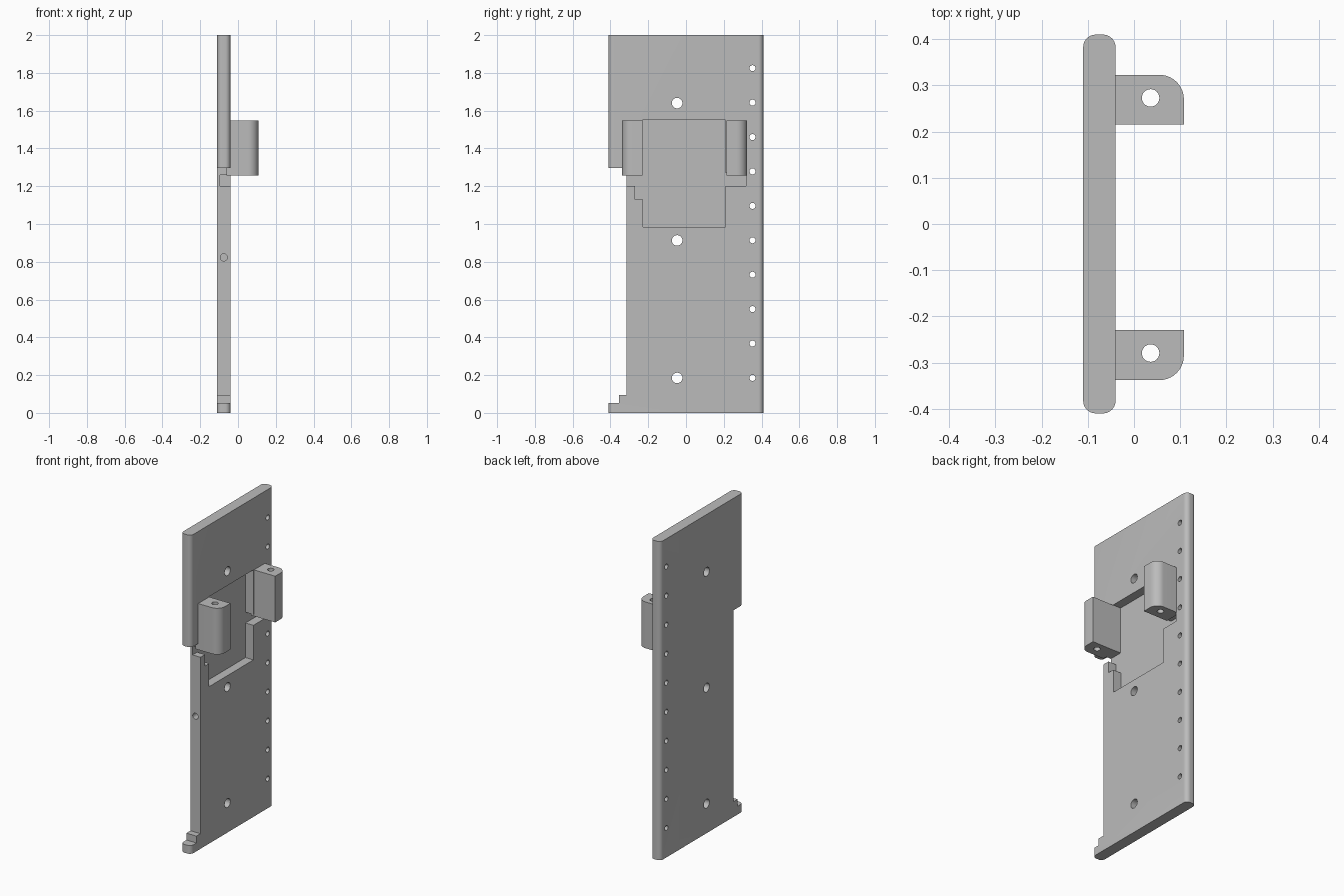
import bpy, bmesh, math
from mathutils import Vector

if "Cube" in bpy.data.objects:
    bpy.data.objects.remove(bpy.data.objects["Cube"], do_unlink=True)

grey = bpy.data.materials.new("plain grey")
grey.use_nodes = True
COLOUR = (0.5, 0.5, 0.5, 1)
grey.diffuse_color = COLOUR
grey.node_tree.nodes["Principled BSDF"].inputs["Base Color"].default_value = COLOUR


def prism(name, outline, axis, lo, hi):
    """Extrude a 2D outline along an axis; outline holds the other two axes in order."""
    bm = bmesh.new()
    verts = []
    for p in outline:
        co = list(p)
        co.insert(axis, lo)
        verts.append(bm.verts.new(co))
    face = bm.faces.new(verts)
    new = bmesh.ops.extrude_face_region(bm, geom=[face])["geom"]
    step = Vector((0, 0, 0))
    step[axis] = hi - lo
    bmesh.ops.translate(bm, vec=step, verts=[g for g in new if isinstance(g, bmesh.types.BMVert)])
    bmesh.ops.recalc_face_normals(bm, faces=bm.faces)
    mesh = bpy.data.meshes.new(name)
    bm.to_mesh(mesh)
    bm.free()
    mesh.materials.append(grey)
    ob = bpy.data.objects.new(name, mesh)
    bpy.context.collection.objects.link(ob)
    return ob


def arc(cx, cy, r, start, end, steps=10):
    angles = [math.radians(start + (end - start) * i / steps) for i in range(steps + 1)]
    return [(cx + r * math.cos(a), cy + r * math.sin(a)) for a in angles]


def circle(cx, cy, r):
    return arc(cx, cy, r, 0, 360, 24)[:-1]


def activate(ob):
    bpy.ops.object.select_all(action="DESELECT")
    ob.select_set(True)
    bpy.context.view_layer.objects.active = ob


def cut(ob, cutter):
    activate(ob)
    mod = ob.modifiers.new("cut", "BOOLEAN")
    mod.operation, mod.solver, mod.object = "DIFFERENCE", "EXACT", cutter
    bpy.ops.object.modifier_apply(modifier=mod.name)
    bpy.data.objects.remove(cutter, do_unlink=True)


def smooth(ob):
    activate(ob)
    bpy.ops.object.shade_smooth_by_angle(angle=math.radians(30))


# Plate with rounded upright edges
X0, X1, Y, R = -0.11, -0.04, 0.41, 0.027
corners = (arc(X1 - R, Y - R, R, 0, 90) + arc(X0 + R, Y - R, R, 90, 180)
           + arc(X0 + R, R - Y, R, 180, 270) + arc(X1 - R, R - Y, R, 270, 360))
plate = prism("plate", corners, 2, 0, 2)

# Long stepped notch in the front edge
notch = [(-0.5, 0.052), (-0.355, 0.052), (-0.355, 0.095), (-0.315, 0.095),
         (-0.315, 1.297), (-0.5, 1.297)]
cut(plate, prism("notch_cutter", notch, 0, -0.2, 0.1))

# Stepped pocket in the right face, with slots below the lugs
pocket = [(-0.228, 0.985), (0.21, 0.985), (0.21, 1.202), (0.318, 1.202),
          (0.318, 1.27), (0.21, 1.27), (0.21, 1.55), (-0.23, 1.55),
          (-0.23, 1.26), (-0.36, 1.26), (-0.36, 1.202), (-0.27, 1.202),
          (-0.27, 1.13), (-0.228, 1.13)]
cut(plate, prism("pocket_cutter", pocket, 0, -0.095, 0.1))

# Three mounting holes, a row of small holes, and a hole in the front edge
for z in (0.185, 0.913, 1.64):
    cut(plate, prism("hole_cutter", circle(-0.047, z, 0.028), 0, -0.2, 0.1))
for i in range(10):
    cut(plate, prism("hole_cutter", circle(0.352, 0.185 + i * 0.1822, 0.016), 0, -0.2, 0.1))
cut(plate, prism("edge_hole_cutter", circle(-0.075, 0.823, 0.019), 1, -0.5, -0.2))
smooth(plate)

# Two lugs with one rounded outer corner and an upright bore
for name, side, inner, outer in (("back_lug", 1, 0.215, 0.323), ("front_lug", -1, 0.229, 0.338)):
    r = 0.053
    shape = [(-0.06, inner), (0.108, inner)] + arc(0.108 - r, outer - r, r, 0, 90) + [(-0.06, outer)]
    lug = prism(name, [(x, y * side) for x, y in shape], 2, 1.258, 1.548)
    bore = circle(0.036, side * (inner + outer) / 2 + 0.004, 0.019)
    cut(lug, prism("bore_cutter", bore, 2, 1.1, 1.7))
    smooth(lug)
